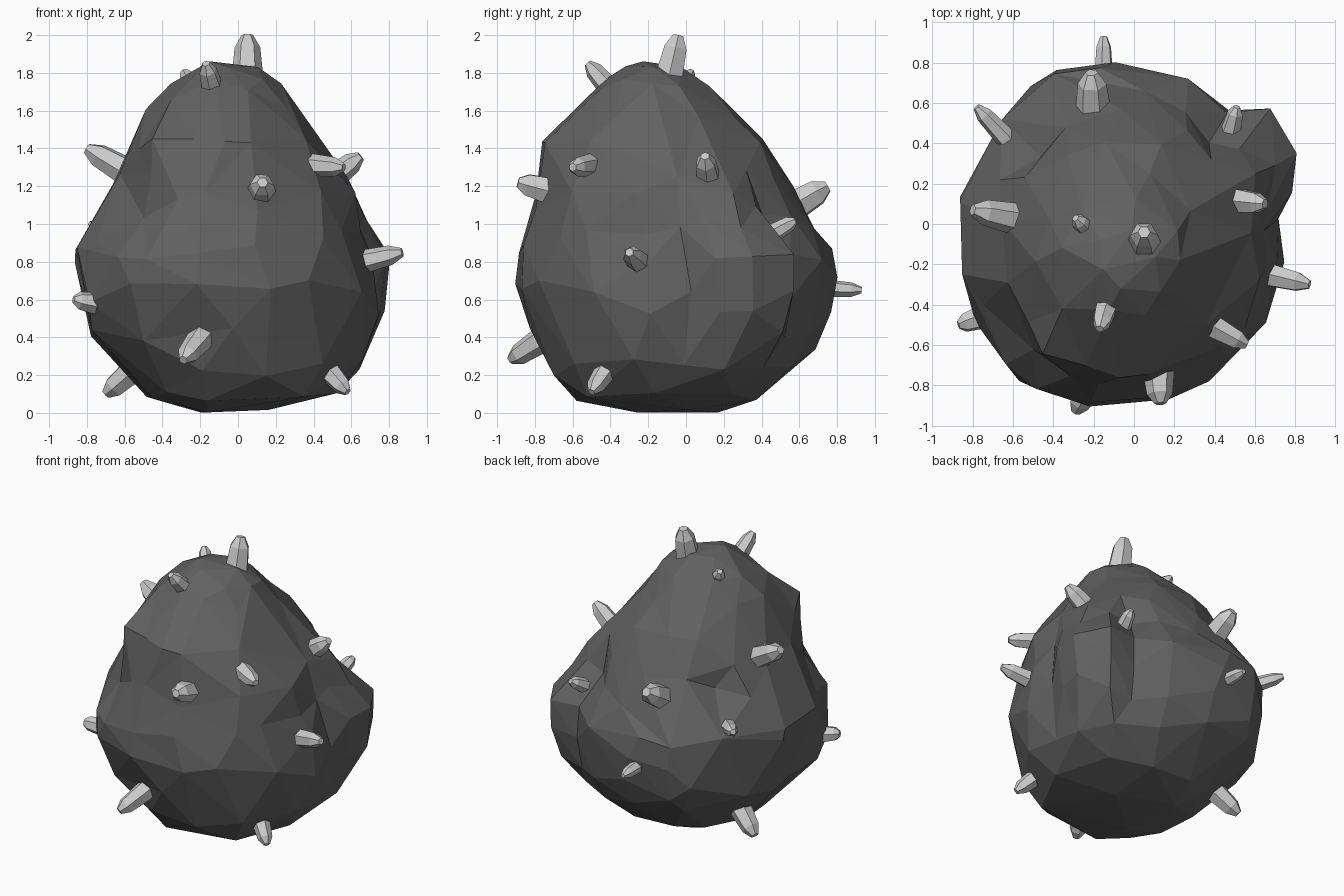
import bpy, bmesh, math
from mathutils import Vector, noise

if "Cube" in bpy.data.objects:
    bpy.data.objects.remove(bpy.data.objects["Cube"])

def material(name, v):
    m = bpy.data.materials.new(name)
    m.diffuse_color = (v, v, v, 1)
    m.use_nodes = True
    m.node_tree.nodes["Principled BSDF"].inputs["Base Color"].default_value = m.diffuse_color
    return m

def make_object(name, bm, mat):
    bmesh.ops.recalc_face_normals(bm, faces=bm.faces)
    me = bpy.data.meshes.new(name)
    bm.to_mesh(me)
    bm.free()
    me.materials.append(mat)
    ob = bpy.data.objects.new(name, me)
    bpy.context.collection.objects.link(ob)
    return ob

def lerp_table(rows, t):
    for a, b in zip(rows, rows[1:]):
        if t <= b[0]:
            f = max(0.0, (t - a[0]) / (b[0] - a[0]))
            return [p + (q - p) * f for p, q in zip(a[1:], b[1:])]
    return rows[-1][1:]

# Silhouette: height, left, right, front, back
SIL = [(0, -.12, -.12, 0, 0), (.008, -.27, .03, -.28, .2), (.05, -.41, .33, -.52, .32),
       (.1, -.49, .53, -.63, .41), (.25, -.63, .67, -.74, .6), (.4, -.77, .74, -.8, .7),
       (.55, -.82, .78, -.85, .75), (.7, -.84, .79, -.9, .77), (.85, -.86, .79, -.88, .75),
       (1.0, -.8, .71, -.83, .65), (1.2, -.67, .62, -.79, .56), (1.45, -.56, .42, -.75, .41),
       (1.6, -.49, .32, -.58, .25), (1.73, -.36, .24, -.45, .13), (1.83, -.2, .1, -.32, -.03),
       (1.855, -.12, -.12, -.22, -.22)]
# Plan outline at the widest height, turned into radius by angle
PLAN = [(.73, .04), (.81, .36), (.69, .58), (.48, .57), (.31, .7), (.06, .78), (-.4, .78),
        (-.63, .57), (-.8, .3), (-.86, .1), (-.84, -.05), (-.83, -.38), (-.68, -.69),
        (-.27, -.88), (-.06, -.89), (.25, -.84), (.57, -.6), (.72, -.37), (.78, -.2)]
polar = [(math.atan2(y, x) % math.tau, math.hypot(x, y)) for x, y in PLAN]
polar.sort()
polar = [(polar[-1][0] - math.tau, polar[-1][1])] + polar + [(polar[0][0] + math.tau, polar[0][1])]
# Hollows (positive) and bulges (negative): centre, radius, depth
DENTS = [((-.5, .38, 1.12), .2, .09), ((.42, .42, 1.08), .2, .07), ((-.64, -.56, .98), .38, .11),
         ((.69, -.25, .86), .32, .09), ((-.42, -.6, 1.42), .2, -.06), ((-.22, -.78, .4), .16, .04)]

# Rock body: dense sphere shaped to the silhouettes, then reduced to big flat facets
bm = bmesh.new()
bmesh.ops.create_icosphere(bm, subdivisions=5, radius=1)
for v in bm.verts:
    u = v.co.normalized()
    h = .9275 * (1 + u.z)
    a = math.atan2(u.y, u.x) % math.tau
    x0, x1, y0, y1 = lerp_table(SIL, h)
    r = lerp_table(polar, a)[0]
    px, py = (r * math.cos(a) + .025) / .835, (r * math.sin(a) + .055) / .835
    w = min(1, max(0, (h - .85) / .55, (.5 - h) / .45))
    nx, ny = px + (math.cos(a) - px) * w, py + (math.sin(a) - py) * w
    p = Vector(((x0 + x1) / 2 + nx * (x1 - x0) / 2, (y0 + y1) / 2 + ny * (y1 - y0) / 2, h))
    out = Vector((u.x, u.y, u.z * .4))
    p += out * noise.noise(p * 3.2) * .025
    for c, rad, depth in DENTS:
        d = (p - Vector(c)).length
        if d < rad:
            p -= out * depth * (1 - d / rad)
    p.z = max(p.z, 0)
    v.co = p
rock = make_object("rock_body", bm, material("dark_stone", .12))
dec = rock.modifiers.new("facets", 'DECIMATE')
dec.ratio = 240 / 20480 * 4 if len(rock.data.polygons) < 6000 else 240 / 20480

# Crystals: base, tip, radius
CRYSTALS = [((.05, -.1, 1.74), (.05, -.04, 2.0), .085), ((.12, -.7, 1.17), (.13, -.89, 1.22), .08),
            ((-.56, .02, 1.26), (-.8, .07, 1.4), .08), ((-.2, .53, 1.07), (-.21, .75, 1.2), .09),
            ((-.63, .42, .94), (-.78, .58, 1.0), .052), ((.48, .46, .95), (.51, .58, 1.02), .05),
            ((-.53, .16, .25), (-.7, .22, .1), .075), ((-.75, -.46, .58), (-.87, -.5, .6), .06),
            ((-.22, -.04, 1.7), (-.29, .03, 1.81), .05), ((-.13, -.39, 1.7), (-.17, -.52, 1.85), .06),
            ((.47, .12, 1.22), (.65, .1, 1.36), .07), ((.38, -.5, 1.31), (.56, -.6, 1.3), .063),
            ((.62, -.24, .79), (.87, -.3, .85), .065), ((-.2, -.76, .39), (-.29, -.93, .28), .07),
            ((.47, -.42, .23), (.58, -.5, .11), .06), ((-.15, .72, .66), (-.15, .93, .65), .048)]
RINGS = [(-.3, 1), (.1, 1), (.75, .8), (1, .36)]
light = material("light_crystal", .6)
for i, (base, tip, r) in enumerate(CRYSTALS):
    base, tip = Vector(base), Vector(tip)
    axis = tip - base
    q = axis.to_track_quat('Z', 'Y')
    bm = bmesh.new()
    loops = [[bm.verts.new(base + axis * t + q @ Vector((math.cos(k * math.pi / 3 + i), math.sin(k * math.pi / 3 + i), 0)) * r * s)
              for k in range(6)] for t, s in RINGS]
    for lo, hi in zip(loops, loops[1:]):
        for k in range(6):
            bm.faces.new((lo[k], lo[(k + 1) % 6], hi[(k + 1) % 6], hi[k]))
    bm.faces.new(loops[0][::-1])
    bm.faces.new(loops[-1])
    make_object(f"crystal_{i + 1:02d}", bm, light)
